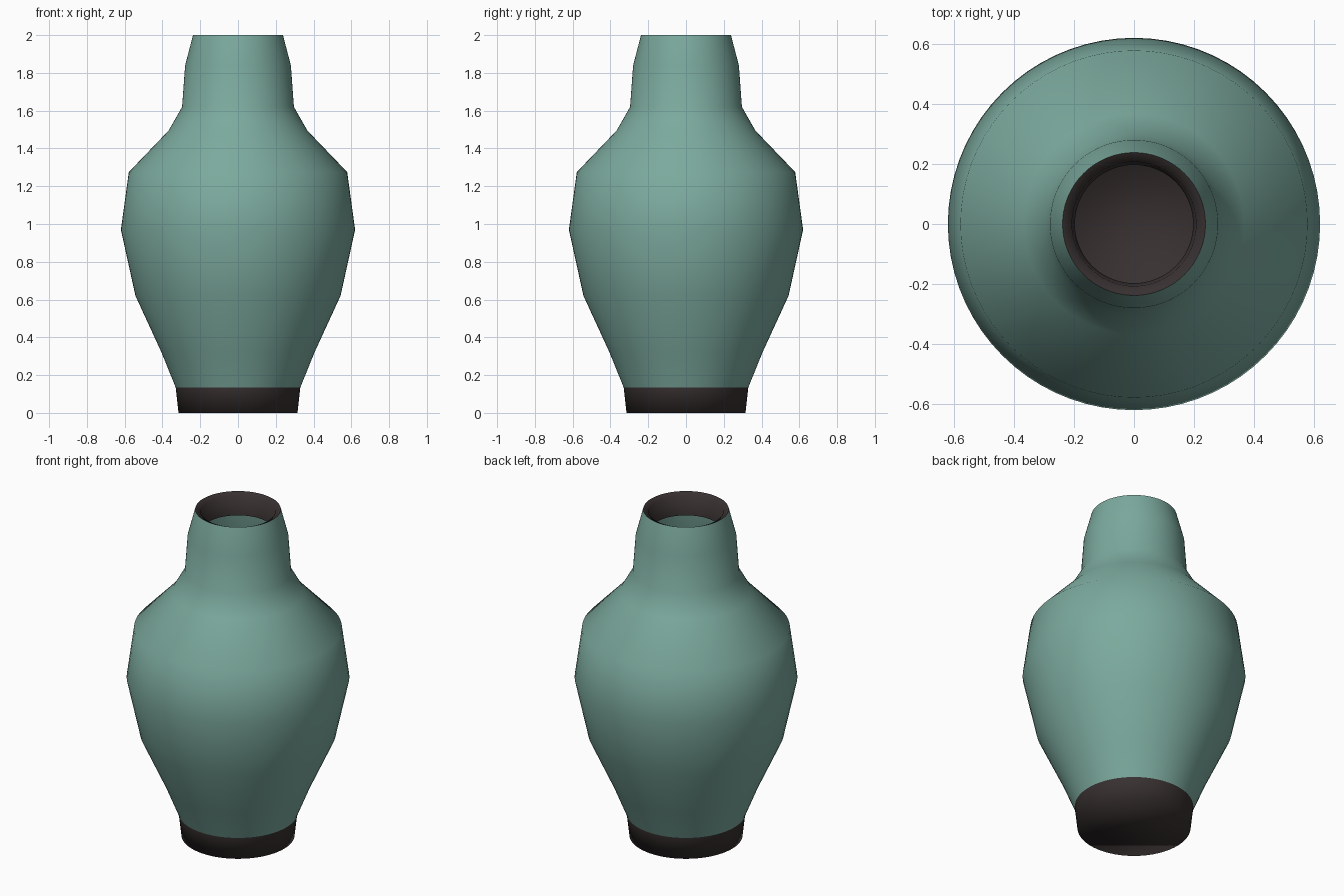
import bpy, bmesh, math

if "Cube" in bpy.data.objects:
    bpy.data.objects.remove(bpy.data.objects["Cube"])

def material(name, rgb):
    m = bpy.data.materials.new(name)
    m.diffuse_color = (*rgb, 1)
    m.use_nodes = True
    m.node_tree.nodes["Principled BSDF"].inputs["Base Color"].default_value = m.diffuse_color
    return m

glaze = material("sage green glaze", (0.20, 0.40, 0.34))
clay = material("dark brown clay", (0.040, 0.030, 0.030))
SIDES = 72

def lathe(name, profile, mat, cap=False):
    """Spin a (radius, z) profile round the z axis."""
    bm = bmesh.new()
    rings = []
    for r, z in profile:
        rings.append([bm.verts.new((r * math.cos(2 * math.pi * i / SIDES),
                                    r * math.sin(2 * math.pi * i / SIDES), z))
                      for i in range(SIDES)])
    for a, b in zip(rings, rings[1:]):
        for i in range(SIDES):
            j = (i + 1) % SIDES
            bm.faces.new((a[i], a[j], b[j], b[i]))
    if cap:
        bm.faces.new(rings[0][::-1])
    for f in bm.faces:
        f.smooth = True
    me = bpy.data.meshes.new(name)
    bm.to_mesh(me)
    bm.free()
    me.materials.append(mat)
    ob = bpy.data.objects.new(name, me)
    bpy.context.collection.objects.link(ob)
    return ob

# Thin glazed shell: belly, shoulder and neck
lathe("vase_body", [(0.33, 0.135), (0.405, 0.32), (0.543, 0.62), (0.62, 0.97),
                    (0.578, 1.275), (0.367, 1.495), (0.296, 1.62),
                    (0.28, 1.84), (0.238, 2.0)], glaze)

# Unglazed foot with a flat underside
lathe("vase_foot", [(0.315, 0.0), (0.33, 0.135)], clay, cap=True)

# Dark lip turned down inside the mouth
lathe("vase_lip", [(0.238, 2.0), (0.207, 1.985), (0.197, 1.87)], clay)
